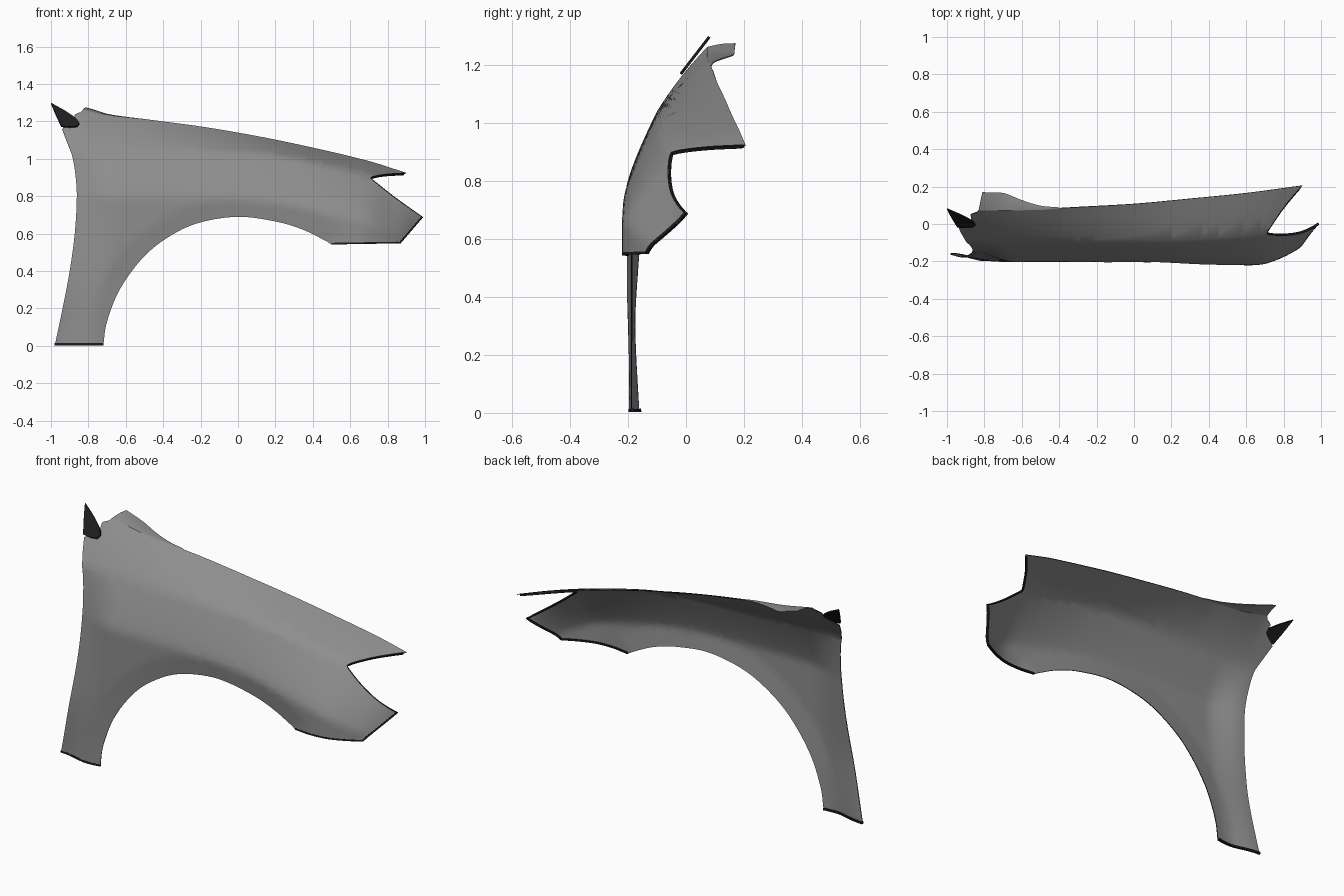
import bpy, math
from mathutils import Vector
from mathutils.geometry import delaunay_2d_cdt

if "Cube" in bpy.data.objects:
    bpy.data.objects.remove(bpy.data.objects["Cube"])


def material(name, v):
    m = bpy.data.materials.new(name)
    m.diffuse_color = (v, v, v, 1)
    m.use_nodes = True
    m.node_tree.nodes["Principled BSDF"].inputs["Base Color"].default_value = m.diffuse_color
    return m


grey, dark = material("primer_grey", 0.27), material("dark_edge", 0.012)


def curve(pts, step=0.02):
    """Catmull-Rom through 2D/3D points, last point left out."""
    p = [Vector(q) for q in pts]
    p = [2 * p[0] - p[1]] + p + [2 * p[-1] - p[-2]]
    out = []
    for a, b, c, d in zip(p, p[1:], p[2:], p[3:]):
        n = max(1, round((c - b).length / step))
        for i in range(n):
            t = i / n
            out.append(0.5 * (2 * b + (c - a) * t + (2 * a - 5 * b + 4 * c - d) * t * t
                              + (3 * b - a - 3 * c + d) * t ** 3))
    return out


def graph(keys):
    """Smooth function through (x, value) keys."""
    def slope(i):
        a, b = keys[max(0, i - 1)], keys[min(len(keys) - 1, i + 1)]
        return (b[1] - a[1]) / (b[0] - a[0])

    def f(x):
        x = min(max(x, keys[0][0]), keys[-1][0])
        i = max(k for k in range(len(keys) - 1) if keys[k][0] <= x)
        (x0, y0), (x1, y1) = keys[i], keys[i + 1]
        h = x1 - x0
        t = (x - x0) / h
        return (y0 * (2 * t ** 3 - 3 * t * t + 1) + y1 * (3 * t * t - 2 * t ** 3)
                + h * (slope(i) * (t ** 3 - 2 * t * t + t) + slope(i + 1) * (t ** 3 - t * t)))
    return f


def finish(name, verts, faces, thick, slots):
    me = bpy.data.meshes.new(name)
    me.from_pydata(verts, [], faces)
    ob = bpy.data.objects.new(name, me)
    bpy.context.collection.objects.link(ob)
    for m in slots:
        me.materials.append(m)
    mod = ob.modifiers.new("thickness", 'SOLIDIFY')
    mod.thickness = thick
    mod.offset = -1
    mod.material_offset_rim = len(slots) - 1
    bpy.ops.object.select_all(action='DESELECT')
    ob.select_set(True)
    bpy.context.view_layer.objects.active = ob
    bpy.ops.object.modifier_apply(modifier="thickness")
    bpy.ops.object.shade_smooth_by_angle(angle=math.radians(35))
    return ob


# Character lines: crease height and depth, top edge height and depth, side depth
crease_z = graph([(-0.95, 1.04), (-0.2, 1.035), (0.2, 1.01), (0.45, 0.965),
                  (0.71, 0.9), (0.8, 0.865), (0.9, 0.823), (1, 0.78)])
crease_y = graph([(-0.95, -0.1), (-0.4, -0.1), (0.1, -0.095), (0.5, -0.075),
                  (0.71, -0.05), (0.85, -0.022), (1, 0.01)])
top_z = graph([(-0.83, 1.262), (-0.65, 1.228), (-0.47, 1.208), (-0.2, 1.173),
               (0.1, 1.122), (0.4, 1.06), (0.7, 0.988), (0.9, 0.925)])
top_y = graph([(-0.83, 0.073), (-0.5, 0.075), (-0.38, 0.085), (0, 0.107),
               (0.3, 0.135), (0.6, 0.165), (0.9, 0.205)])
side_y = graph([(-1, -0.205), (-0.4, -0.203), (0.1, -0.208), (0.6, -0.22),
                (0.72, -0.207), (0.87, -0.138), (0.94, -0.075), (1, 0.0)])
rear_x = graph([(0, -0.98), (0.2, -0.938), (0.4, -0.9), (0.6, -0.873), (0.8, -0.862),
                (0.92, -0.87), (1.02, -0.888), (1.1, -0.918), (1.16, -0.94)])
rear_turn = graph([(0, 0.04), (0.3, 0.026), (0.5, 0.036), (0.8, 0.06)])

# Panel outline, counter-clockwise seen from the front
arch = curve([(-0.72, 0.003), (-0.7, 0.13), (-0.63, 0.305), (-0.5, 0.48), (-0.35, 0.595),
              (-0.2, 0.66), (0, 0.69), (0.2, 0.665), (0.35, 0.62), (0.5, 0.545)])
front = curve([(0.5, 0.542), (0.87, 0.548)]) + curve([(0.87, 0.548), (0.99, 0.688)])
notch = curve([(0.99, 0.688), (0.84, 0.795), (0.72, 0.89)])
notch += curve([(0.72, 0.89), (0.712, 0.899), (0.74, 0.908), (0.8, 0.917), (0.9, 0.923)], 0.01)
foot = curve([(-0.98, 0.003), (-0.72, 0.003)])
outline = arch + front + notch
outline += [Vector((0.9 - 1.73 * i / 86, top_z(0.9 - 1.73 * i / 86))) for i in range(87)]
outline += curve([(-0.84, 1.25), (-0.875, 1.235), (-0.872, 1.2), (-0.94, 1.165)])
outline += [Vector((rear_x(1.16 - i * 0.02), 1.16 - i * 0.02)) for i in range(58)] + foot


def smooth(t):
    t = min(max(t, 0), 1)
    return t * t * (3 - 2 * t)


def depth(x, z):
    zc, yc = crease_z(x), crease_y(x)
    if z >= zc:
        t = min((z - zc) / (top_z(x) - zc), 1.1)
        return yc + (top_y(x) - yc) * (0.78 * t + 0.22 * t * t)
    w = min((zc - z) / 0.25, 1)
    g = 1 - (1 - w) ** 1.2
    y = yc + (side_y(x) - yc) * g
    # rear edge turned inward
    y += g * rear_turn(z) * smooth(1 - (x - rear_x(z)) / 0.22)
    # wheel arch band
    d = min((p.x - x) ** 2 + (p.y - z) ** 2 for p in arch) ** 0.5
    return y + 0.014 * max(0, 1 - d / 0.105)


# Fender panel: filled outline with points on the feature lines and an even interior
lines = [Vector((-0.87 + i * 0.02, crease_z(-0.87 + i * 0.02))) for i in range(79)]
for a, b in zip(arch, arch[1:]):
    t = (b - a).normalized()
    lines.append((a + b) / 2 + 0.105 * Vector((-t.y, t.x)))


def clear_of(p, group, gap):
    return min((q - p).length_squared for q in group) > gap ** 2


lines = [p for p in lines if clear_of(p, outline, 0.013)]
inner = []
for i in range(81):
    for j in range(53):
        p = Vector((-1 + i * 0.025 + (j % 2) * 0.0125, j * 0.025))
        if clear_of(p, outline, 0.013) and clear_of(p, lines, 0.016):
            inner.append(p)
res = delaunay_2d_cdt(outline + lines + inner, [], [list(range(len(outline)))], 1, 1e-5)
used = sorted({k for f in res[2] for k in f})
index = {k: n for n, k in enumerate(used)}
verts = [(res[0][k].x, depth(*res[0][k]), res[0][k].y) for k in used]
finish("fender_panel", verts, [[index[k] for k in f] for f in res[2]], 0.004, [grey, dark])


# Dark folded edges at the foot, the nose and the headlamp notch
def folded_edge(name, path, width):
    verts = []
    for i, p in enumerate(path):
        t = (path[min(i + 1, len(path) - 1)] - path[max(i - 1, 0)]).normalized()
        q = p + width * Vector((-t.y, t.x))
        verts += [(p.x, depth(*p) - 0.001, p.y), (q.x, depth(*q) - 0.001, q.y)]
    faces = [(k, k + 2, k + 3, k + 1) for k in range(0, len(verts) - 2, 2)]
    finish(name, verts, faces, 0.012, [dark])


folded_edge("foot_edge", foot + [Vector((-0.72, 0.003))], 0.011)
folded_edge("nose_edge", front + notch[:1], 0.009)
folded_edge("notch_edge", notch, 0.004)

# Hinge flap along the rear of the top edge
outer = curve([(-0.81, 0.17, 1.275), (-0.75, 0.168, 1.257), (-0.69, 0.164, 1.237),
               (-0.6, 0.128, 1.224), (-0.5, 0.098, 1.212),
               (-0.39, depth(-0.39, top_z(-0.39)) + 0.004, top_z(-0.39))])
n, rows = len(outer), 6
verts, faces = [], []
for i, o in enumerate(outer):
    x = -0.83 + 0.44 * i / (n - 1)
    a = Vector((x, depth(x, top_z(x)), top_z(x)))
    for j in range(rows):
        t = j / (rows - 1)
        v = a.lerp(o, t)
        v.z += 0.004 * math.sin(math.pi * t) * (1 - i / n)
        verts.append(v)
for i in range(n - 1):
    for j in range(rows - 1):
        k = i * rows + j
        faces.append((k, k + rows, k + rows + 1, k + 1))
finish("hinge_flap", verts, faces, 0.004, [grey])

# Dark corner trim at the windscreen base
trim = curve([(-1, 1.3), (-0.975, 1.24), (-0.945, 1.176)]) + curve(
    [(-0.945, 1.176), (-0.9, 1.172), (-0.86, 1.176), (-0.848, 1.19), (-0.86, 1.212),
     (-0.92, 1.255), (-1, 1.3)])
verts = [(p.x, -0.022 + (p.y - 1.172) * 0.77, p.y) for p in trim]
finish("corner_trim", verts, [list(range(len(verts)))], 0.01, [dark])
